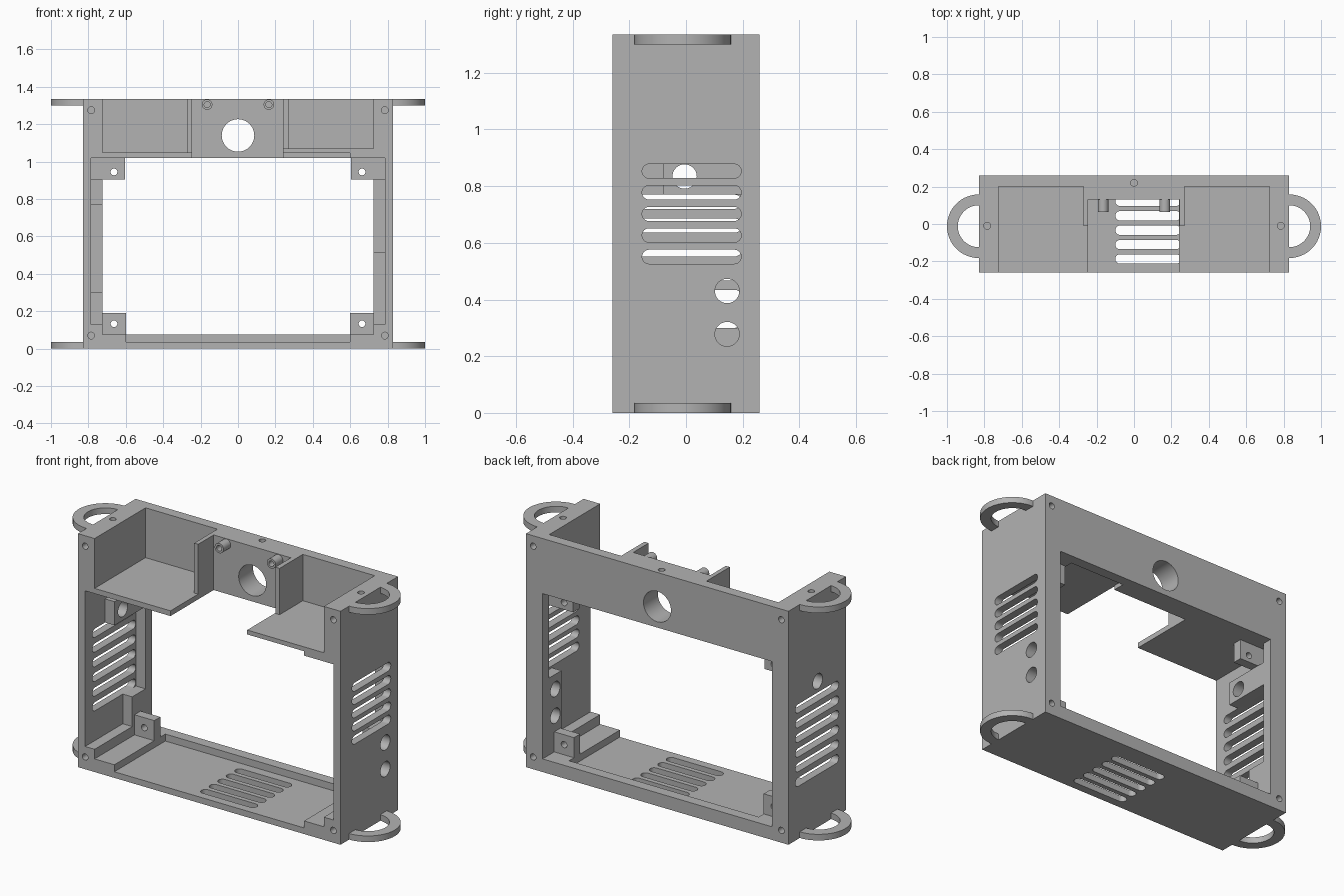
import bpy, bmesh, math
from mathutils import Matrix, Vector

cube = bpy.data.objects.get("Cube")
if cube:
    bpy.data.objects.remove(cube, do_unlink=True)

GREY = (0.45, 0.45, 0.45, 1)
mat = bpy.data.materials.new("matte grey")
mat.use_nodes = True
mat.diffuse_color = GREY
mat.node_tree.nodes["Principled BSDF"].inputs["Base Color"].default_value = GREY

W, D, H = 0.83, 0.26, 1.335      # half width, half depth, height
BACK = 0.20                      # inner face of the back wall
FAR = 0.4                        # overshoot for open cuts


def add(name, bm):
    mesh = bpy.data.meshes.new(name)
    bmesh.ops.recalc_face_normals(bm, faces=bm.faces)
    bm.to_mesh(mesh)
    bm.free()
    mesh.materials.append(mat)
    obj = bpy.data.objects.new(name, mesh)
    bpy.context.collection.objects.link(obj)
    return obj


def box(name, x, y, z):
    bm = bmesh.new()
    bmesh.ops.create_cube(bm, size=1)
    for v in bm.verts:
        v.co = [r[0] + (c + 0.5) * (r[1] - r[0]) for c, r in zip(v.co, (x, y, z))]
    return add(name, bm)


def rod(name, centre, axis, radius, length):
    bm = bmesh.new()
    turn = Vector((0, 0, 1)).rotation_difference(Vector(axis)).to_matrix().to_4x4()
    bmesh.ops.create_cone(bm, cap_ends=True, segments=40, radius1=radius, radius2=radius,
                          depth=length, matrix=Matrix.Translation(centre) @ turn)
    return add(name, bm)


def extrude_outline(name, pts, vec):
    bm = bmesh.new()
    face = bm.faces.new([bm.verts.new(p) for p in pts])
    new = bmesh.ops.extrude_face_region(bm, geom=[face])["geom"]
    bmesh.ops.translate(bm, vec=vec, verts=[g for g in new if isinstance(g, bmesh.types.BMVert)])
    return add(name, bm)


def slot(start, end, centre, depth, place):
    """Rounded slot from start to end; place maps (along, across, deep) to xyz."""
    r, pts = 0.025, []
    for c, base in ((end - r, -90), (start + r, 90)):
        for i in range(13):
            a = math.radians(base + i * 15)
            pts.append(Vector(place(c + r * math.cos(a), centre + r * math.sin(a), depth[0])))
    vec = Vector(place(0, 0, depth[1])) - Vector(place(0, 0, depth[0]))
    return extrude_outline("slot_cutter", pts, vec)


def cut(obj, *cutters):
    for c in cutters:
        c.hide_render = True
        mod = obj.modifiers.new("cut", "BOOLEAN")
        mod.operation, mod.solver, mod.object = "DIFFERENCE", "EXACT", c
    graph = bpy.context.evaluated_depsgraph_get()
    mesh = bpy.data.meshes.new_from_object(obj.evaluated_get(graph))
    obj.modifiers.clear()
    obj.data = mesh
    for c in cutters:
        bpy.data.objects.remove(c, do_unlink=True)


def screw(x, y, z, axis, length=0.16):
    return rod("screw_cutter", (x, y, z), axis, 0.018, length)


X, Y, Z = (1, 0, 0), (0, 1, 0), (0, 0, 1)
front = -FAR
parts = []

# Main frame: a solid block hollowed in steps, leaving the back border
frame = box("frame", (-W, W), (-D, D), (0, H))
cut(frame, box("window", (-.725, .725), (-FAR, FAR), (.075, 1.02)))
cut(frame, box("cavity", (-.785, .785), (front, BACK), (.13, 1.02)))
cut(frame, box("floor_recess", (-.6, .6), (front, BACK), (.035, .5)))
cut(frame, box("upper_bay", (-.725, .725), (front, BACK), (1.0, H + .2)))

# Screw holes in the front, back and top faces
for s in (-1, 1):
    for z in (.07, 1.275):
        cut(frame, screw(s * .785, -D, z, Y), screw(s * .785, D, z, Y))
    cut(frame, screw(s * .785, -.01, H, Z))
cut(frame, screw(0, .22, H, Z))

# Ventilation slots in the floor and both sides
slots = [slot(-.1, .25, -.187 + i * .077, (-.1, .06), lambda a, b, d: (a, b, d)) for i in range(5)]
slots += [slot(-.155, .195, .551 + i * .0755, (.7, .9), lambda a, b, d: (d, a, b)) for i in range(5)]
slots += [slot(-.195, .197, .325 + i * .084, (-.9, -.7), lambda a, b, d: (d, a, b)) for i in range(6)]
for s in slots:
    cut(frame, s)


def side_port(x, y, z):
    return rod("port_cutter", (x, y, z), X, .043, .3)


def lens_port():
    return rod("lens_cutter", (0, .2, 1.14), Y, .087, .5)


# Pads that thicken the side walls around the cable ports
right_pad = box("left_port_pad", (.725, .785), (.09, BACK), (.13, .515))
for part in (frame, right_pad):
    cut(part, side_port(.78, .145, .43), side_port(.78, .145, .278))
upper_pad = box("right_port_pad", (-.785, -.725), (-.08, BACK), (.77, .905))
for part in (frame, upper_pad):
    cut(part, side_port(-.78, -.005, .834))
lower_pad = box("right_lower_pad", (-.785, -.725), (.08, BACK), (.13, .30))
parts += [frame, right_pad, upper_pad, lower_pad]

# Thick centre panel with the round opening
panel = box("centre_panel", (-.245, .245), (.13, BACK), (1.02, H))
for part in (frame, panel):
    cut(part, lens_port())
parts.append(panel)

# Trays with upright dividers, one on each side
parts += [
    box("right_tray", (-.725, -.245), (-D, BACK), (1.02, 1.05)),
    box("right_divider", (-.27, -.245), (-.01, BACK), (1.05, H)),
    box("left_tray", (.24, .725), (-D, BACK), (1.045, 1.07)),
    box("left_divider", (.243, .27), (-.01, BACK), (1.07, H)),
    box("left_tray_support", (.6, .785), (-D, BACK), (1.02, 1.045)),
]

for s, side in ((-1, "right"), (1, "left")):
    # Drilled corner blocks for the mounting screws
    for level, z, inner, outer, hole in (("upper", (.905, 1.02), .605, .785, .945),
                                         ("lower", (.075, .19), .6, .725, .133)):
        block = box(f"{side}_{level}_block", sorted((s * inner, s * outer)), (.1, .155), z)
        cut(block, screw(s * .663, .13, hole, Y, .3))
        parts.append(block)

    # Hollow pegs on the centre panel
    peg = rod(f"{side}_peg", (s * .165, .0975, 1.305), Y, .028, .065)
    cut(peg, rod("bore", (s * .165, .07, 1.305), Y, .016, .1))
    parts.append(peg)

    # Half ring handles at the top and bottom
    for level, z in (("lower", 0), ("upper", H - .035)):
        pts = []
        for r, order in ((.17, range(33)), (.112, range(32, -1, -1))):
            for i in order:
                a = math.radians(-90 + i * 180 / 32)
                pts.append((s * (W + r * math.cos(a)), -.012 + r * math.sin(a), z))
        parts.append(extrude_outline(f"{side}_{level}_handle", pts, (0, 0, .035)))

# Smooth the round walls and keep the edges sharp
bpy.ops.object.select_all(action="DESELECT")
for p in parts:
    p.select_set(True)
bpy.context.view_layer.objects.active = frame
bpy.ops.object.shade_smooth_by_angle(angle=math.radians(30))
